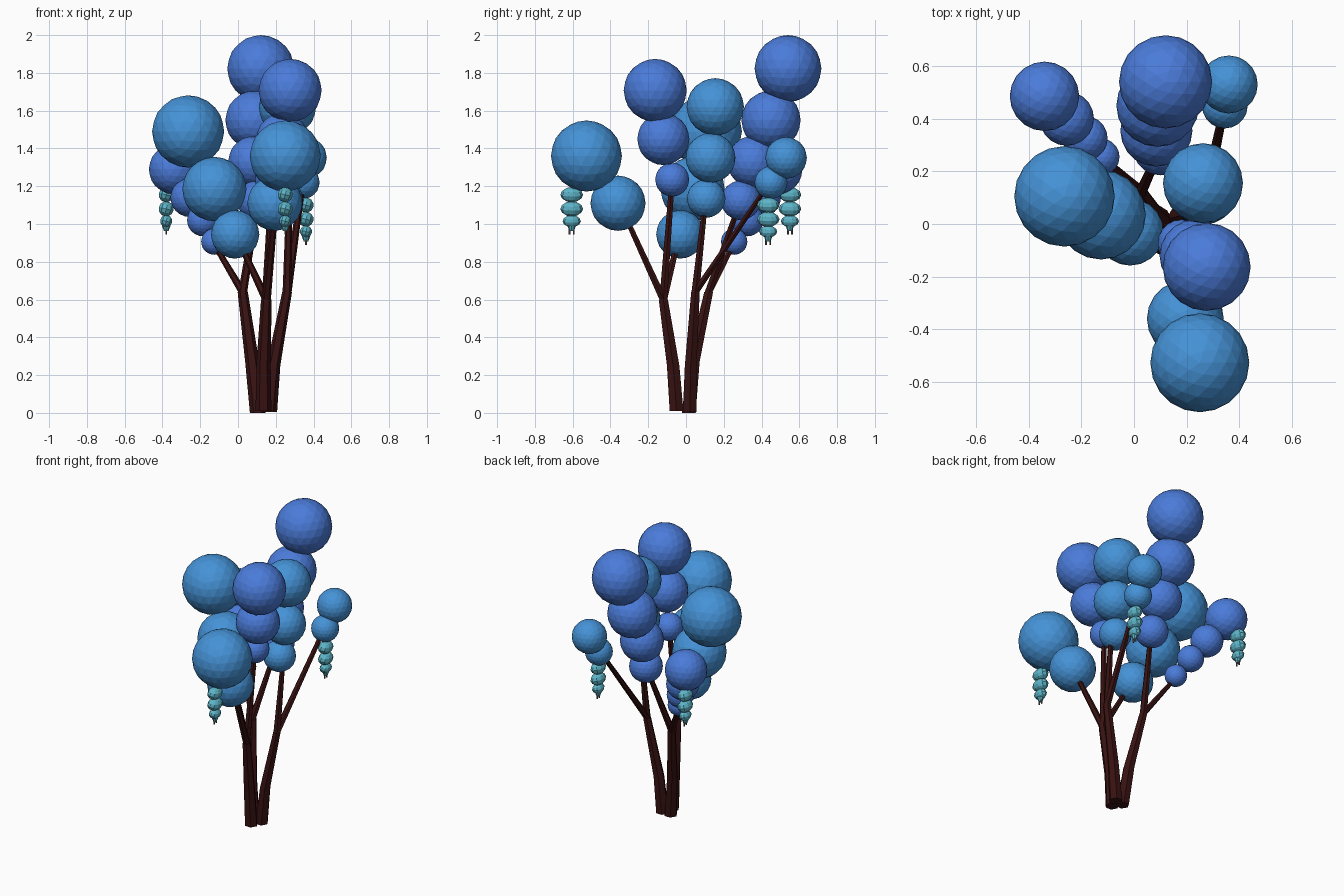
import bpy, bmesh, math
from mathutils import Vector, Matrix

cube = bpy.data.objects.get("Cube")
if cube:
    bpy.data.objects.remove(cube, do_unlink=True)


def material(name, rgb):
    m = bpy.data.materials.new(name)
    m.use_nodes = True
    m.diffuse_color = (*rgb, 1)
    m.node_tree.nodes["Principled BSDF"].inputs["Base Color"].default_value = (*rgb, 1)
    return m


royal = material("royal_blue", (0.07, 0.2, 0.7))
azure = material("azure_blue", (0.06, 0.29, 0.68))
teal = material("pale_teal", (0.11, 0.46, 0.58))
bark = material("dark_red_bark", (0.04, 0.006, 0.006))
stalk = material("grey_brown_stalk", (0.16, 0.11, 0.09))


def finish(bm, name, mat):
    bmesh.ops.recalc_face_normals(bm, faces=bm.faces)
    mesh = bpy.data.meshes.new(name)
    bm.to_mesh(mesh)
    bm.free()
    mesh.materials.append(mat)
    bpy.context.collection.objects.link(bpy.data.objects.new(name, mesh))


def limb(name, points, sides=6):
    """Tapered faceted tube; each point is x, y, z, radius."""
    bm = bmesh.new()
    rings = []
    for x, y, z, r in points:
        rings.append([bm.verts.new((x + r * math.cos(math.tau * i / sides),
                                    y + r * math.sin(math.tau * i / sides), z))
                      for i in range(sides)])
    for low, high in zip(rings, rings[1:]):
        for i in range(sides):
            j = (i + 1) % sides
            bm.faces.new((low[i], low[j], high[j], high[i]))
    bm.faces.new(rings[0])
    bm.faces.new(rings[-1])
    finish(bm, name, bark)


def foliage(name, balls, mat):
    """One cluster of faceted balls; each ball is x, y, z, radius."""
    for n, (x, y, z, r) in enumerate(balls, 1):
        bm = bmesh.new()
        bmesh.ops.create_icosphere(bm, subdivisions=3, radius=r,
                                   matrix=Matrix.Translation((x, y, z)))
        finish(bm, f"{name}_ball_{n}", mat)


def hanging_fruit(name, x, y, z):
    """Stack of flattened, tilted lobes with a tip and two short stalks."""
    bm = bmesh.new()
    tilt = Matrix.Rotation(math.radians(14), 4, 'Y')
    for drop, size in ((0, 1), (0.075, 1), (0.14, 0.8)):
        place = (Matrix.Translation((x, y, z - drop)) @ tilt
                 @ Matrix.Diagonal((0.042 * size, 0.06 * size, 0.04 * size, 1)))
        bmesh.ops.create_uvsphere(bm, u_segments=10, v_segments=6, radius=1, matrix=place)
    bmesh.ops.create_cone(bm, cap_ends=True, segments=8, radius1=0.012, radius2=0.03,
                          depth=0.05, matrix=Matrix.Translation((x, y, z - 0.168)))
    finish(bm, name, teal)
    bm = bmesh.new()
    for side in (-1, 1):
        bmesh.ops.create_cone(bm, cap_ends=True, segments=6, radius1=0.005, radius2=0.005,
                              depth=0.04, matrix=Matrix.Translation((x, y + side * 0.011, z - 0.19)))
    finish(bm, name + "_stalks", stalk)


# Trunks: base, elbow and fork, then the branches leaving each fork
trunks = {
    "front": ([(0.135, -0.05, 0.01, 0.042), (0.135, -0.068, 0.25, 0.038), (0.15, -0.12, 0.6, 0.028)],
              [(0.195, -0.33, 1.06), (0.18, -0.075, 1.22), (0.0, -0.04, 0.92)]),
    "left": ([(0.165, 0.02, 0.005, 0.042), (0.188, 0.025, 0.25, 0.036), (0.26, 0.05, 0.64, 0.026)],
             [(0.27, 0.1, 1.1), (0.34, 0.43, 1.2)]),
    "right": ([(0.105, 0.015, 0, 0.042), (0.075, 0.04, 0.27, 0.037), (0.025, 0.12, 0.64, 0.027)],
              [(-0.13, 0.255, 0.9), (0.1, 0.28, 1.1)]),
}
for name, (stem, tips) in trunks.items():
    limb(name + "_trunk", stem)
    fork = stem[-1]
    for n, tip in enumerate(tips, 1):
        limb(f"{name}_branch_{n}", [(*fork[:3], 0.024), (*tip, 0.016)])

# Royal blue foliage clusters
foliage("back_foliage", [(0.12, 0.54, 1.823, 0.177), (0.09, 0.45, 1.55, 0.157),
                         (0.085, 0.355, 1.33, 0.137), (0.1, 0.29, 1.125, 0.105)], royal)
foliage("middle_foliage", [(0.276, -0.163, 1.707, 0.167), (0.235, -0.12, 1.45, 0.138),
                           (0.18, -0.073, 1.235, 0.09)], royal)
foliage("back_right_foliage", [(-0.34, 0.485, 1.29, 0.132), (-0.255, 0.4, 1.14, 0.103),
                               (-0.185, 0.325, 1.02, 0.085), (-0.125, 0.255, 0.907, 0.07)], royal)

# Azure foliage clusters
foliage("right_foliage", [(-0.264, 0.105, 1.49, 0.191), (-0.125, 0.035, 1.185, 0.17),
                          (-0.015, -0.03, 0.945, 0.128)], azure)
foliage("front_foliage", [(0.25, -0.527, 1.36, 0.188), (0.195, -0.36, 1.11, 0.146)], azure)
foliage("left_foliage", [(0.262, 0.155, 1.62, 0.152), (0.264, 0.13, 1.35, 0.132),
                         (0.24, 0.107, 1.135, 0.102)], azure)
foliage("back_left_foliage", [(0.36, 0.53, 1.35, 0.11), (0.345, 0.45, 1.22, 0.087)], azure)

# Hanging fruit under three clusters
hanging_fruit("front_fruit", 0.25, -0.605, 1.155)
hanging_fruit("back_right_fruit", -0.38, 0.55, 1.155)
hanging_fruit("back_left_fruit", 0.36, 0.435, 1.1)
